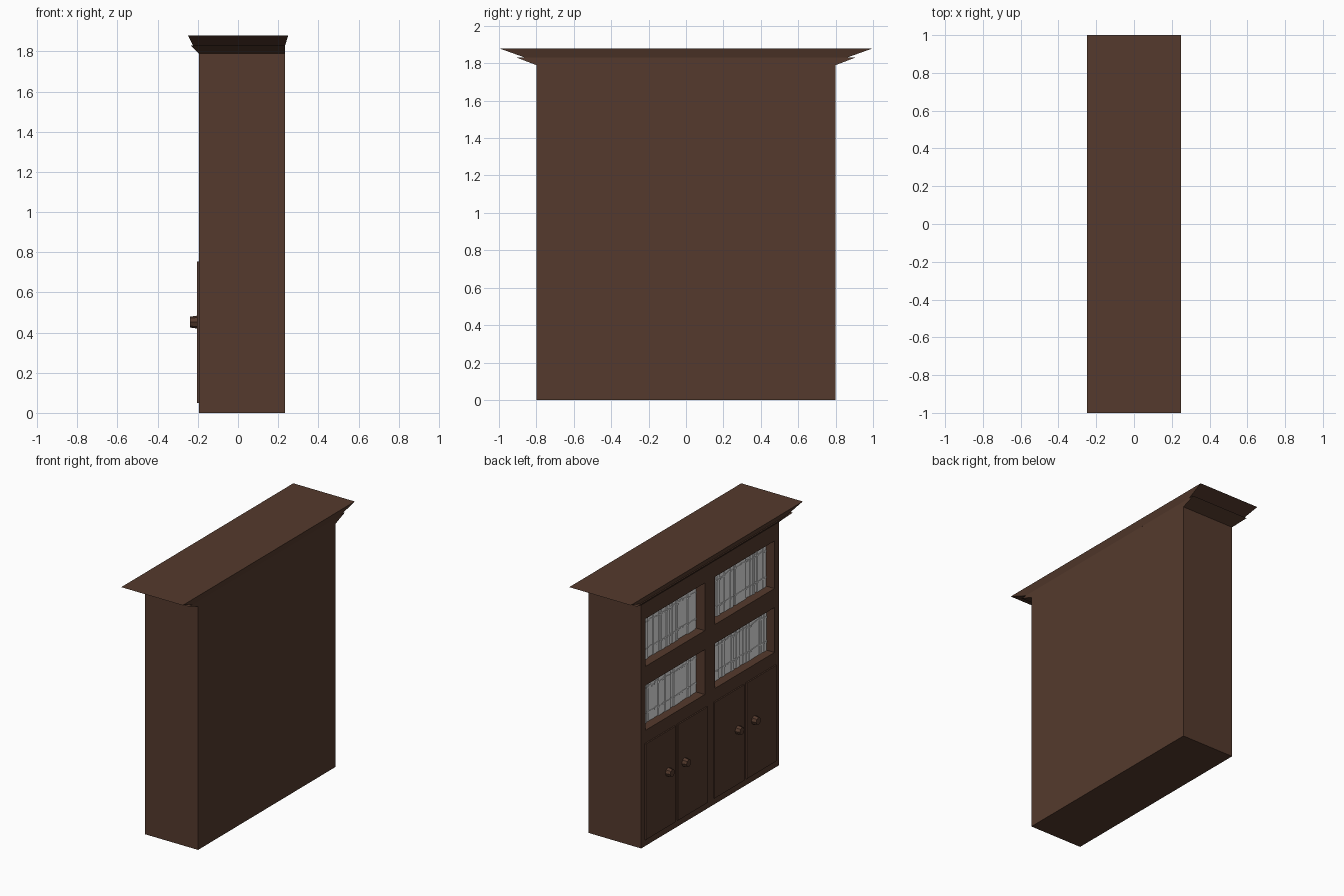
import bpy, bmesh, math, random
from mathutils import Matrix, Vector

if "Cube" in bpy.data.objects:
    bpy.data.objects.remove(bpy.data.objects["Cube"])

random.seed(4)


def material(name, rgb):
    m = bpy.data.materials.new(name)
    m.diffuse_color = (*rgb, 1)
    m.use_nodes = True
    m.node_tree.nodes["Principled BSDF"].inputs["Base Color"].default_value = m.diffuse_color
    return m


WOOD = material("dark_brown_wood", (0.089, 0.042, 0.026))
PAPER = material("off_white_books", (0.80, 0.80, 0.80))


def finish(name, bm, mat):
    bmesh.ops.recalc_face_normals(bm, faces=bm.faces)
    me = bpy.data.meshes.new(name)
    bm.to_mesh(me)
    bm.free()
    me.materials.append(mat)
    ob = bpy.data.objects.new(name, me)
    bpy.context.collection.objects.link(ob)
    return ob


def add_box(bm, x, y, z):
    c = Vector((sum(x) / 2, sum(y) / 2, sum(z) / 2))
    s = Matrix.Diagonal((x[1] - x[0], y[1] - y[0], z[1] - z[0], 1))
    return bmesh.ops.create_cube(bm, size=1, matrix=Matrix.Translation(c) @ s)["verts"]


def box(name, x, y, z, mat=WOOD):
    bm = bmesh.new()
    add_box(bm, x, y, z)
    return finish(name, bm, mat)


def flared_slab(name, low, high, z):
    """Slab whose bottom and top rectangles differ; low/high = (x0, x1, half_y)."""
    bm = bmesh.new()
    for v in add_box(bm, (-1, 1), (-1, 1), z):
        x0, x1, hy = high if v.co.z > sum(z) / 2 else low
        v.co.x = x0 if v.co.x < 0 else x1
        v.co.y *= hy
    return finish(name, bm, WOOD)


FRONT, BACK, HALF = -0.195, 0.235, 0.8
IN, OUT = 0.06, 0.75               # inner and outer edge of each bay
SHELVES = [(0.85, 1.18), (1.32, 1.67)]

# carcass: base cupboard, back, uprights, rails
box("base_cupboard", (FRONT, BACK), (-HALF, HALF), (0, SHELVES[0][0]))
box("back_panel", (0.20, BACK), (-HALF, HALF), (SHELVES[0][0], 1.79))
box("centre_upright", (FRONT, 0.20), (-IN, IN), (SHELVES[0][0], 1.79))
box("top_rail", (FRONT, 0.20), (-HALF, HALF), (SHELVES[1][1], 1.79))
for s, side in ((-1, "left"), (1, "right")):
    box(side + "_side_panel", (FRONT, 0.20), sorted((s * OUT, s * HALF)),
        (SHELVES[0][0], 1.79))
    box(side + "_middle_shelf", (FRONT, 0.20), sorted((s * IN, s * OUT)),
        (SHELVES[0][1], SHELVES[1][0]))

# two-step cornice
flared_slab("lower_cornice", (FRONT, BACK, 0.8), (-0.235, BACK, 0.905), (1.79, 1.83))
flared_slab("upper_cornice", (-0.225, BACK, 0.86), (-0.25, 0.25, 1.0), (1.83, 1.88))

# doors and knobs
for s, side in ((-1, "left"), (1, "right")):
    for label, y0, y1, ky in (("inner", 0.04, 0.385, 0.31), ("outer", 0.415, 0.76, 0.50)):
        box(f"{side}_{label}_door", (-0.205, FRONT), sorted((s * y0, s * y1)), (0.05, 0.755))
        bm = bmesh.new()
        m = Matrix.Translation((-0.2225, s * ky, 0.452)) @ Matrix.Rotation(-math.pi / 2, 4, 'Y')
        bmesh.ops.create_cone(bm, cap_ends=True, segments=8, radius1=0.032,
                              radius2=0.027, depth=0.035, matrix=m)
        finish(f"{side}_{label}_knob", bm, WOOD)

# rows of books with raised spine bands
for s, side in ((-1, "left"), (1, "right")):
    for (z0, z1), row in zip(SHELVES, ("lower", "upper")):
        bm = bmesh.new()
        y = IN + 0.001
        while y < OUT - 0.012:
            w = min(random.uniform(0.02, 0.04), OUT - 0.001 - y)
            h = z1 - z0 - random.uniform(0.01, 0.03)
            x = -0.13 + random.uniform(-0.004, 0.006)
            ys = sorted((s * y, s * (y + w - 0.0015)))
            add_box(bm, (x, 0.12), ys, (z0, z0 + h))
            for f in (0.2, 0.8):
                zb = z0 + h * f
                add_box(bm, (x - 0.003, x + 0.002), ys, (zb, zb + 0.012))
            y += w
        finish(f"{side}_{row}_books", bm, PAPER)
